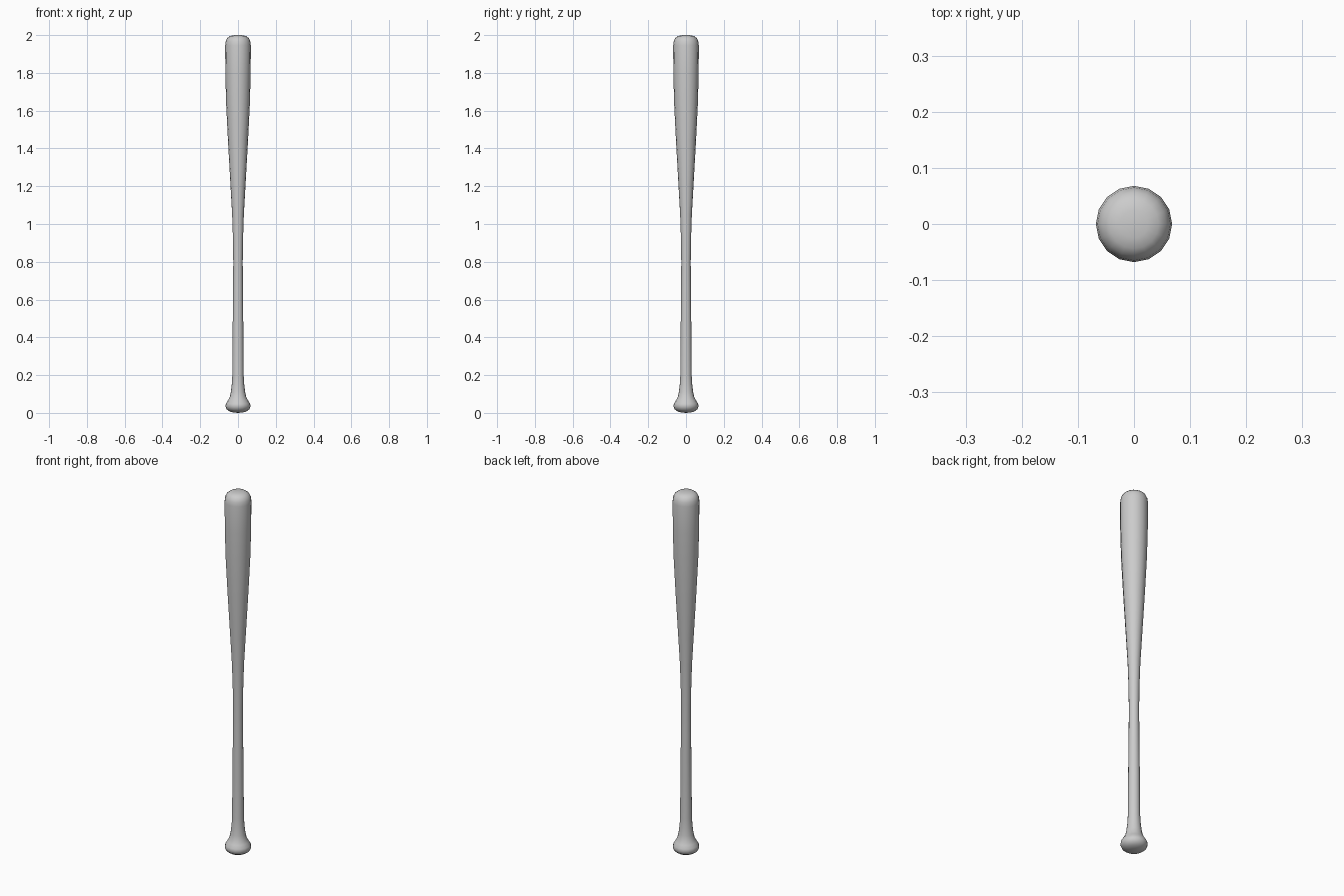
import bpy, bmesh, math

if "Cube" in bpy.data.objects:
    bpy.data.objects.remove(bpy.data.objects["Cube"])

SIDES = 16

# Bat silhouette as (radius, height), from knob to rounded tip
PROFILE = [
    (0.0, 0.0), (0.025, 0.002), (0.045, 0.008), (0.060, 0.019),
    (0.067, 0.035), (0.064, 0.049), (0.054, 0.065), (0.044, 0.083), (0.038, 0.11),
    (0.033, 0.15), (0.030, 0.20), (0.0285, 0.42), (0.026, 0.65),
    (0.025, 0.80), (0.027, 0.93), (0.031, 1.05), (0.040, 1.21),
    (0.053, 1.44), (0.063, 1.64), (0.067, 1.80), (0.068, 1.945),
    (0.065, 1.967), (0.057, 1.984), (0.044, 1.994), (0.025, 1.999), (0.0, 2.0),
]


def lathe(name, profile, sides):
    bm = bmesh.new()
    rings = []
    for r, z in profile:
        count = sides if r > 0 else 1
        rings.append([bm.verts.new((r * math.cos(2 * math.pi * i / sides),
                                    r * math.sin(2 * math.pi * i / sides), z))
                      for i in range(count)])
    for a, b in zip(rings, rings[1:]):
        for i in range(sides):
            j = (i + 1) % sides
            if len(a) == 1:
                bm.faces.new((a[0], b[j], b[i]))
            elif len(b) == 1:
                bm.faces.new((a[i], a[j], b[0]))
            else:
                bm.faces.new((a[i], a[j], b[j], b[i]))
    bmesh.ops.recalc_face_normals(bm, faces=bm.faces)
    for f in bm.faces:
        f.smooth = True
    mesh = bpy.data.meshes.new(name)
    bm.to_mesh(mesh)
    bm.free()
    obj = bpy.data.objects.new(name, mesh)
    bpy.context.collection.objects.link(obj)
    return obj


# Knob, handle and barrel in one turned piece
lathe("bat", PROFILE, SIDES)
